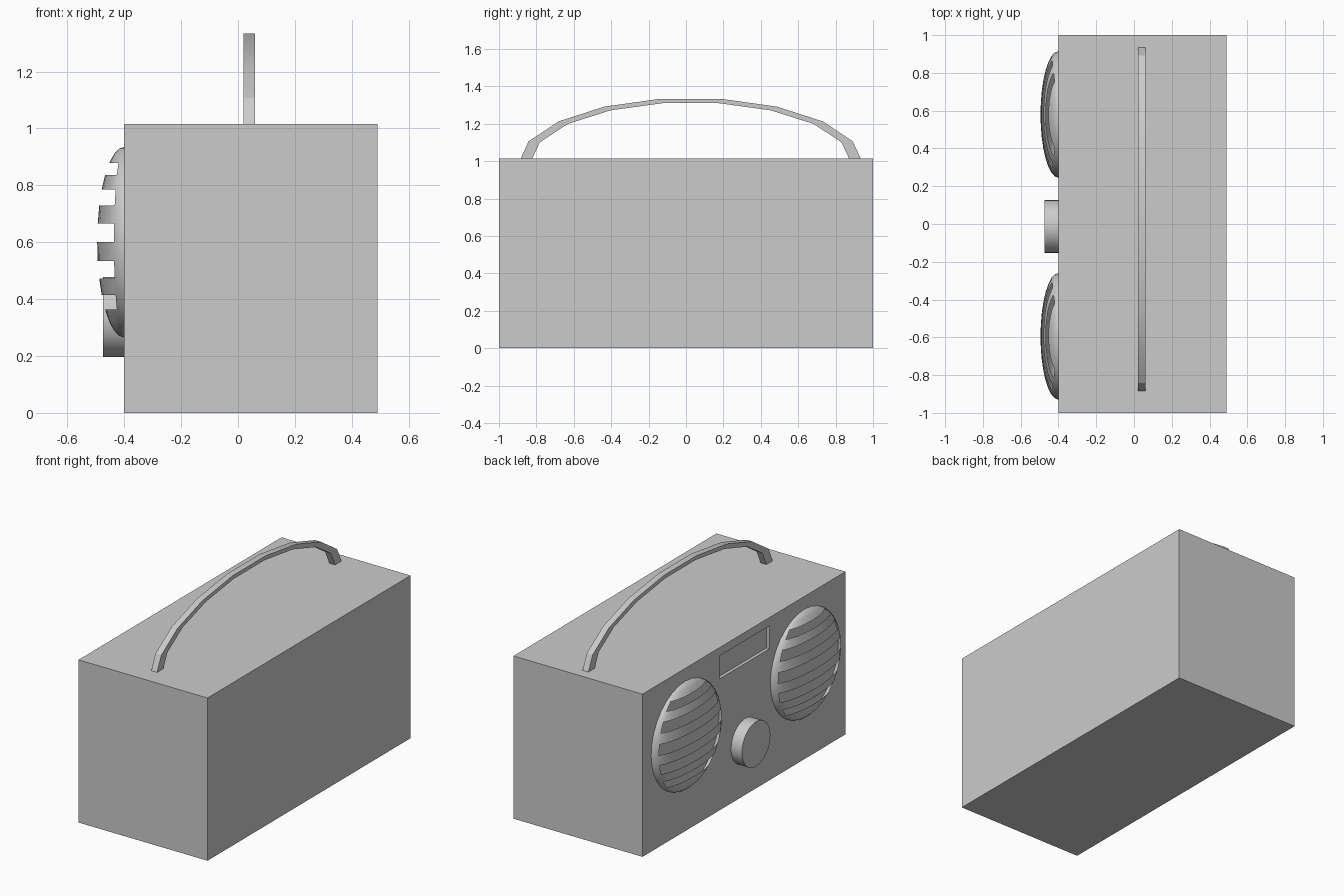
import bpy, bmesh, math
from mathutils import Matrix, Vector

if "Cube" in bpy.data.objects:
    bpy.data.objects.remove(bpy.data.objects["Cube"])

FACE_X = -0.40   # plane of the speaker panel
TOP_Z = 1.015


def add_object(name, bm, smooth=True):
    bmesh.ops.recalc_face_normals(bm, faces=bm.faces)
    mesh = bpy.data.meshes.new(name)
    bm.to_mesh(mesh)
    bm.free()
    ob = bpy.data.objects.new(name, mesh)
    bpy.context.collection.objects.link(ob)
    if smooth:
        bpy.ops.object.select_all(action='DESELECT')
        ob.select_set(True)
        bpy.context.view_layer.objects.active = ob
        bpy.ops.object.shade_smooth_by_angle(angle=math.radians(30))
    return ob


def box(name, lo, hi):
    lo, hi = Vector(lo), Vector(hi)
    bm = bmesh.new()
    bmesh.ops.create_cube(bm, size=1, matrix=Matrix.Translation((lo + hi) / 2)
                          @ Matrix.Diagonal((*(hi - lo), 1)))
    return add_object(name, bm, smooth=False)


def grille(name, y):
    # Half sphere with alternate rows removed, leaving an uncut rim
    segs, rings = 32, 16
    step = math.pi / rings
    open_rows = {4, 2, 0, -2, -4}
    c, r, depth = Vector((FACE_X, y, 0.60)), 0.335, 0.095
    bm = bmesh.new()
    grid = []
    for i in range(rings + 1):
        lat = -math.pi / 2 + i * step
        row = []
        for j in range(segs // 2 + 1):
            lon = j * step
            row.append(bm.verts.new(c + Vector((
                -depth * math.cos(lat) * math.sin(lon),
                r * math.cos(lat) * math.cos(lon),
                r * math.sin(lat)))))
        grid.append(row)
    for i in range(rings):
        row_index = i - rings // 2
        is_open = row_index in open_rows
        for j in range(segs // 2):
            if is_open and 2 <= j < segs // 2 - 2:
                continue
            bm.faces.new((grid[i][j], grid[i + 1][j],
                          grid[i + 1][j + 1], grid[i][j + 1]))
    bmesh.ops.remove_doubles(bm, verts=bm.verts, dist=1e-5)
    ob = add_object(name, bm)
    # Open shell: make sure it faces away from the panel
    if sum(p.normal.x * p.area for p in ob.data.polygons) > 0:
        ob.data.flip_normals()
    return ob


# Cabinet with a recessed display window
body = box("cabinet", (FACE_X, -1, 0), (0.49, 1, TOP_Z))
cutter = box("display_cutter", (FACE_X - 0.1, -0.25, 0.82), (FACE_X + 0.02, 0.24, 0.963))
cutter.hide_render = True
mod = body.modifiers.new("display_recess", 'BOOLEAN')
mod.operation = 'DIFFERENCE'
mod.solver = 'EXACT'
mod.object = cutter
bpy.context.view_layer.objects.active = body
bpy.ops.object.modifier_apply(modifier=mod.name)
bpy.data.objects.remove(cutter)

# Speaker grilles
grille("speaker_grille_a", 0.58)
grille("speaker_grille_b", -0.595)

# Tuning knob
bm = bmesh.new()
bmesh.ops.create_cone(bm, cap_ends=True, segments=32, radius1=0.14, radius2=0.14, depth=0.075,
                      matrix=Matrix.Translation((FACE_X - 0.0375, -0.013, 0.337))
                      @ Matrix.Rotation(math.pi / 2, 4, 'Y'))
add_object("tuning_knob", bm)

# Carrying handle: square section swept along a faceted half ellipse
bm = bmesh.new()
sections = []
for k in range(10):
    a = math.radians(-90 + 20 * k)
    sections.append([bm.verts.new((x, 0.025 + ry * math.sin(a), z0 + rz * math.cos(a)))
                     for x, ry, rz, z0 in ((0.02, 0.922, 0.354, 0.985), (0.06, 0.922, 0.354, 0.985),
                                           (0.06, 0.858, 0.325, 0.99), (0.02, 0.858, 0.325, 0.99))])
for s, t in zip(sections, sections[1:]):
    for i in range(4):
        n = (i + 1) % 4
        bm.faces.new((s[i], s[n], t[n], t[i]))
bm.faces.new(sections[0])
bm.faces.new(sections[-1])
add_object("carry_handle", bm)
